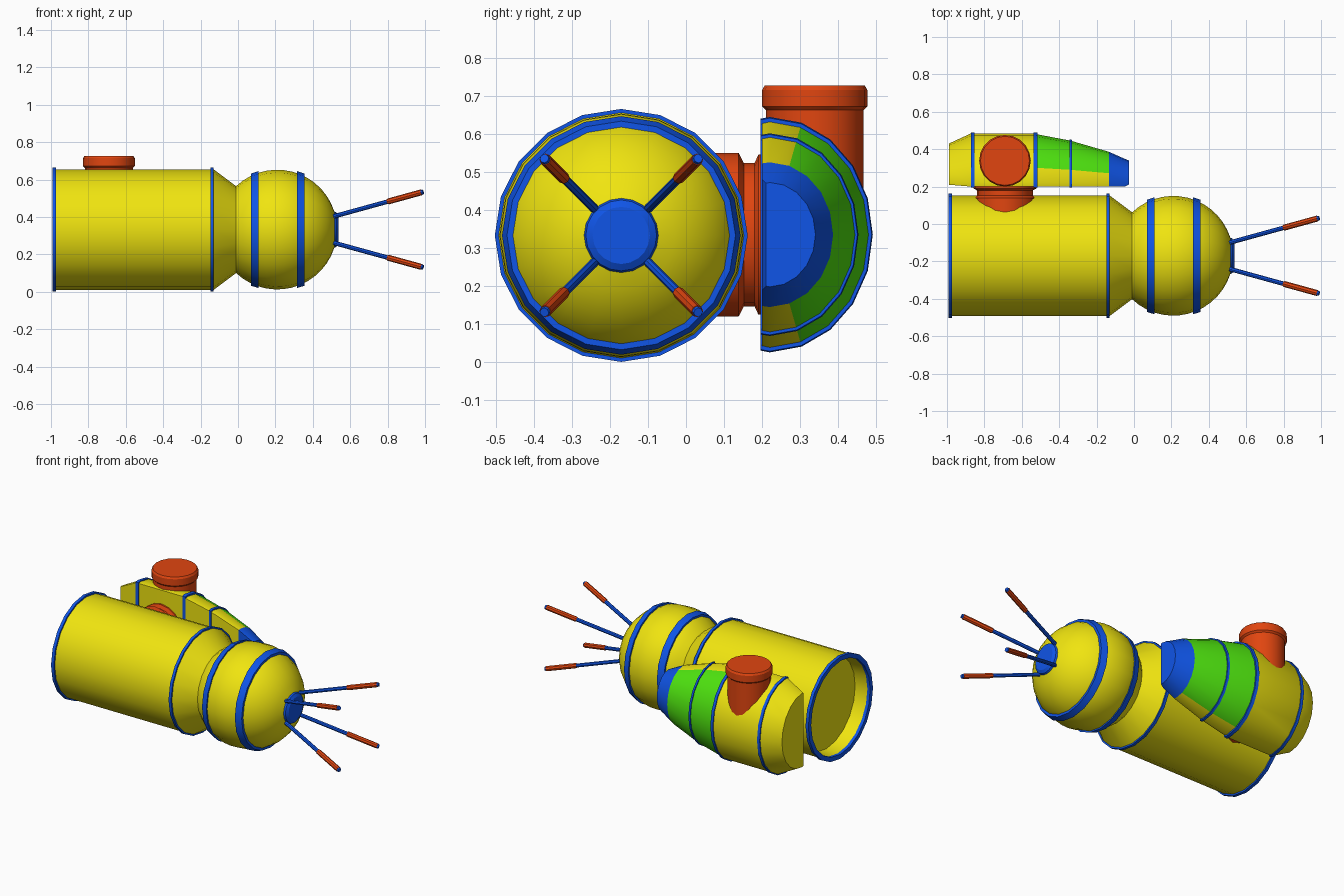
import bpy, bmesh
from math import sin, cos, pi, sqrt
from mathutils import Vector

if "Cube" in bpy.data.objects:
    bpy.data.objects.remove(bpy.data.objects["Cube"])


def material(name, rgb):
    m = bpy.data.materials.new(name)
    m.diffuse_color = (*rgb, 1)
    m.use_nodes = True
    m.node_tree.nodes["Principled BSDF"].inputs["Base Color"].default_value = m.diffuse_color
    return m


YELLOW = material("yellow", (0.87, 0.78, 0.005))
BLUE = material("blue", (0.005, 0.09, 0.80))
RED = material("red", (0.75, 0.06, 0.005))
GREEN = material("green", (0.08, 0.80, 0.005))


def loft(name, sections, mats, cap_start=True, cap_end=True, ring=False, pick=None):
    """Skin a list of closed point loops; pick(j) gives the material of strip j."""
    bm = bmesh.new()
    loops = [[bm.verts.new(p) for p in s] for s in sections]
    n = len(loops[0])
    pairs = list(zip(loops, loops[1:]))
    if ring:
        pairs.append((loops[-1], loops[0]))
    for a, b in pairs:
        for j in range(n):
            k = (j + 1) % n
            f = bm.faces.new((a[j], a[k], b[k], b[j]))
            f.material_index = pick(j) if pick else 0
    if cap_start and not ring:
        bm.faces.new(loops[0])
    if cap_end and not ring:
        bm.faces.new(loops[-1])
    bmesh.ops.recalc_face_normals(bm, faces=bm.faces)
    me = bpy.data.meshes.new(name)
    bm.to_mesh(me)
    bm.free()
    for m in mats:
        me.materials.append(m)
    ob = bpy.data.objects.new(name, me)
    bpy.context.collection.objects.link(ob)
    bpy.ops.object.select_all(action='DESELECT')
    ob.select_set(True)
    bpy.context.view_layer.objects.active = ob
    bpy.ops.object.shade_smooth_by_angle(angle=pi / 7)
    return ob


def lathe(name, profile, origin, axis, mat, sides=20, scale=(1, 1), **kw):
    """Turn (distance, radius) points around an axis."""
    d = Vector(axis).normalized()
    u = Vector((1, 0, 0)) if abs(d.x) < 0.5 else Vector((0, 1, 0))
    u = (u - d * u.dot(d)).normalized()
    v = d.cross(u)
    o = Vector(origin)
    secs = [[o + d * t + u * (r * scale[0] * cos(2 * pi * i / sides))
             + v * (r * scale[1] * sin(2 * pi * i / sides)) for i in range(sides)]
            for t, r in profile]
    return loft(name, secs, [mat], **kw)


X, Y, Z = (1, 0, 0), (0, 1, 0), (0, 0, 1)
C = (0, -0.17, 0.333)          # main body axis


def band(name, x0, x1, r0, r1, inner):
    lathe(name, [(x0, inner), (x0, r0), (x1, r1), (x1, inner)], C, X, BLUE, ring=True)


# main barrel: recessed rear end, straight wall, tapered neck
lathe("barrel", [(-0.89, 0.295), (-0.985, 0.305), (-0.985, 0.322), (-0.13, 0.322),
                 (-0.01, 0.232)], C, X, YELLOW, cap_end=False)
band("barrel_rear_band", -0.992, -0.972, 0.332, 0.332, 0.303)
band("barrel_front_band", -0.148, -0.13, 0.332, 0.332, 0.315)

# ball head with two bands and a front cap
R, CX = 0.32, 0.21
xs = [CX - R * cos(0.81 + (pi - 0.81 - 0.31) * i / 14) for i in range(15)]
lathe("ball_head", [(x, sqrt(R * R - (x - CX) ** 2)) for x in xs], C, X, YELLOW,
      cap_start=False, cap_end=False)
band("ball_rear_band", 0.07, 0.11, 0.300, 0.313, 0.283)
band("ball_front_band", 0.315, 0.355, 0.313, 0.300, 0.283)
lathe("ball_cap", [(0.513, 0.098), (0.525, 0.093), (0.536, 0.075)], C, X, BLUE, cap_start=False)

# four splayed feelers
for sy, side in ((-1, "front"), (1, "back")):
    for sz, level in ((-1, "lower"), (1, "upper")):
        a = Vector((0.51, C[1] + sy * 0.07, C[2] + sz * 0.07))
        b = Vector((0.99, C[1] + sy * 0.202, C[2] + sz * 0.202))
        L = (b - a).length
        tag = side + "_" + level
        lathe("feeler_rod_" + tag, [(0, 0.012), (L - 0.2, 0.012)], a, b - a, BLUE, sides=8)
        lathe("feeler_sleeve_" + tag, [(L - 0.205, 0.013), (L - 0.2, 0.016), (L - 0.01, 0.016)],
              a, b - a, RED, sides=8)
        lathe("feeler_tip_" + tag, [(L - 0.01, 0.014), (L, 0.012)], a, b - a, BLUE, sides=8)

# side pod: half-oval sections with a flat inner face
PY, PZ = 0.22, 0.335
ANG = [-pi / 2 + pi * i / 10 for i in range(11)]


def half_oval(x, r, flat=0.20):
    ry, rz = r * 0.875, r
    pts = [(x, PY + ry * cos(a), PZ + rz * sin(a)) for a in ANG]
    return pts + [(x, flat, PZ + rz * 0.985), (x, flat, PZ - rz * 0.985)]


loft("pod_rear", [half_oval(-0.99, 0.24, 0.21), half_oval(-0.87, 0.303), half_oval(-0.525, 0.303)],
     [YELLOW], cap_end=False)
loft("pod_taper", [half_oval(-0.525, 0.298), half_oval(-0.34, 0.258), half_oval(-0.135, 0.19)],
     [YELLOW, GREEN], cap_start=False, cap_end=False, pick=lambda j: int(1 <= j <= 8))
loft("pod_nose", [half_oval(-0.135, 0.187), half_oval(-0.135, 0.19), half_oval(-0.05, 0.147),
                  half_oval(-0.028, 0.137, 0.21)], [BLUE], cap_start=False)
for name, x0, x1, r0, r1 in (("rear", -0.872, -0.853, 0.309, 0.309),
                             ("middle", -0.536, -0.516, 0.309, 0.306),
                             ("taper", -0.346, -0.332, 0.266, 0.263)):
    loft("pod_band_" + name,
         [half_oval(x0, r0 - 0.01, 0.202), half_oval(x0, r0, 0.196),
          half_oval(x1, r1, 0.196), half_oval(x1, r1 - 0.01, 0.202)],
         [BLUE], cap_start=False, cap_end=False)

# oval joint between the barrel and the pod
lathe("pod_joint", [(0.03, 0.215), (0.138, 0.215), (0.152, 0.188), (0.18, 0.188),
                    (0.19, 0.21), (0.203, 0.21)], (-0.69, 0, 0.335), Y, RED,
      scale=(0.80, 1), cap_end=False)

# upright filler neck and cap on the pod
lathe("filler_knob", [(0.40, 0.128), (0.662, 0.128), (0.672, 0.138), (0.715, 0.138),
                      (0.727, 0.131)], (-0.69, 0.338, 0), Z, RED, cap_start=False)
